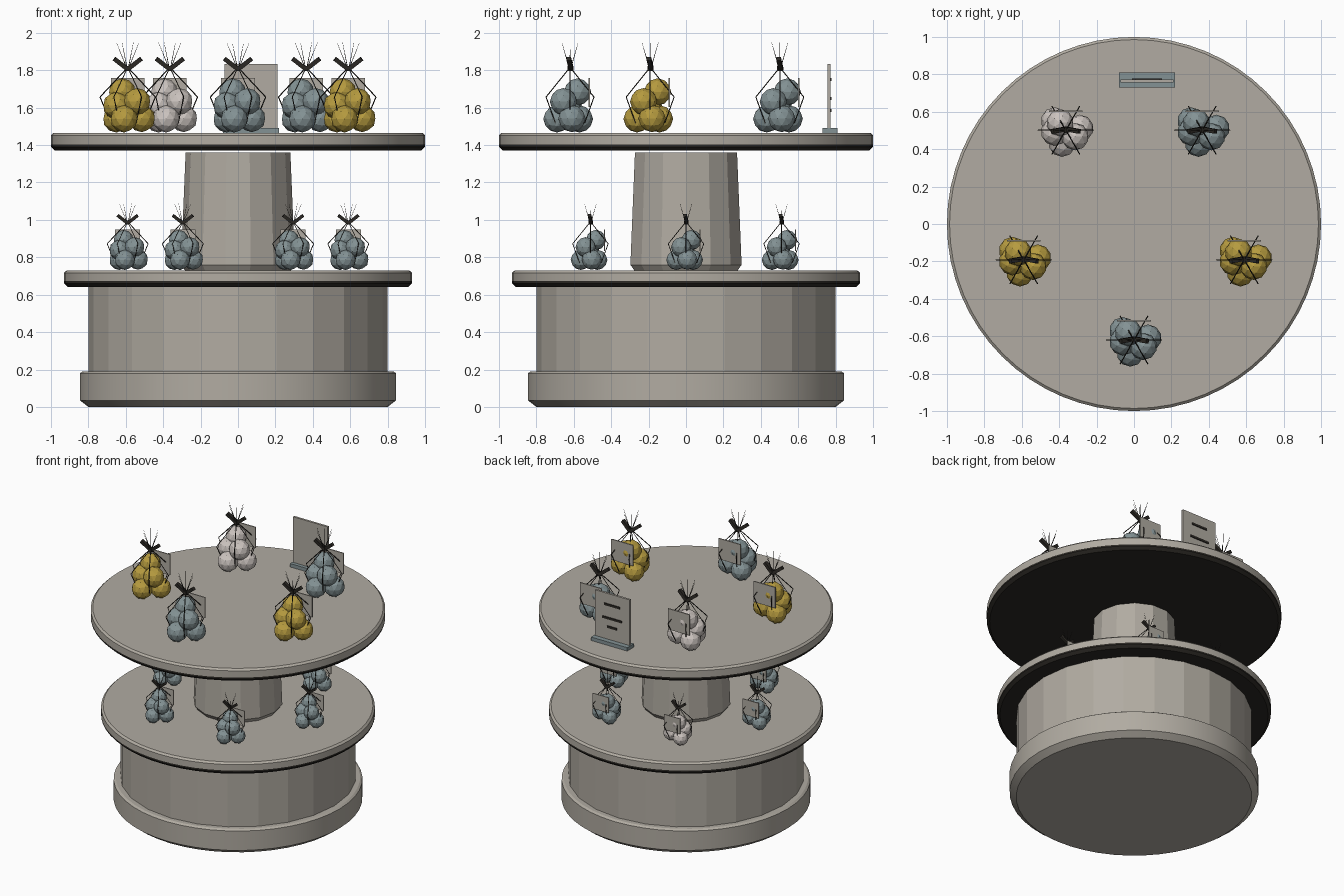
import bpy, bmesh
from math import sin, cos, pi, radians
from mathutils import Vector, Matrix

cube = bpy.data.objects.get("Cube")
if cube:
    bpy.data.objects.remove(cube, do_unlink=True)


def material(name, rgb):
    m = bpy.data.materials.new(name)
    m.use_nodes = True
    m.diffuse_color = (*rgb, 1)
    m.node_tree.nodes["Principled BSDF"].inputs["Base Color"].default_value = (*rgb, 1)
    return m


STONE = material("warm stone", (0.44, 0.41, 0.36))
DARK = material("dark trim", (0.025, 0.022, 0.018))
BLUE = material("blue grey", (0.23, 0.29, 0.30))
GOLD = material("gold", (0.47, 0.33, 0.05))
WHITE = material("pale white", (0.60, 0.55, 0.52))


def finish(name, bm, mats, smooth=None):
    me = bpy.data.meshes.new(name)
    bm.to_mesh(me)
    bm.free()
    for m in mats:
        me.materials.append(m)
    ob = bpy.data.objects.new(name, me)
    bpy.context.collection.objects.link(ob)
    if smooth:
        bpy.ops.object.select_all(action='DESELECT')
        ob.select_set(True)
        bpy.context.view_layer.objects.active = ob
        bpy.ops.object.shade_smooth_by_angle(angle=radians(smooth))
    return ob


def lathe(name, profile, sides, mats, dark_below=None, smooth=None):
    """Closed turned solid from (radius, height) pairs, bottom to top."""
    bm = bmesh.new()
    rings = [[bm.verts.new((r * cos(2 * pi * i / sides), r * sin(2 * pi * i / sides), z))
              for i in range(sides)] for r, z in profile]
    for a, b in zip(rings, rings[1:]):
        for i in range(sides):
            j = (i + 1) % sides
            bm.faces.new((a[i], a[j], b[j], b[i]))
    bm.faces.new(rings[0][::-1])
    bm.faces.new(rings[-1])
    if dark_below:
        for f in bm.faces:
            f.material_index = int(f.calc_center_median().z < dark_below)
    return finish(name, bm, mats, smooth)


def add_box(bm, centre, size, turn=None, mat=0):
    m = Matrix.Translation(centre) @ (turn or Matrix()) @ Matrix.Diagonal((*size, 1))
    verts = bmesh.ops.create_cube(bm, size=1, matrix=m)["verts"]
    for f in {f for v in verts for f in v.link_faces}:
        f.material_index = mat


def add_rod(bm, a, b, r1, r2, sides=4):
    a, b = Vector(a), Vector(b)
    d = b - a
    m = Matrix.Translation((a + b) / 2) @ d.to_track_quat('Z', 'Y').to_matrix().to_4x4()
    bmesh.ops.create_cone(bm, cap_ends=True, segments=sides, radius1=r1, radius2=r2,
                          depth=d.length, matrix=m)


# Stand: plinth, drum, column and two round trays
lathe("plinth", [(0.80, 0), (0.845, 0.035), (0.845, 0.18), (0.83, 0.19)], 48, [STONE], smooth=20)
lathe("drum", [(0.80, 0.185), (0.80, 0.65)], 24, [STONE])
lathe("column", [(0.28, 0.725), (0.305, 0.76), (0.28, 1.36)], 14, [STONE])


def tray(name, radius, low, high):
    edge = low + 0.032
    lathe(name, [(radius - 0.02, low), (radius, low + 0.02), (radius, edge),
                 (radius, high - 0.013), (radius - 0.014, high)],
          64, [STONE, DARK], dark_below=edge - 0.001, smooth=20)


tray("lower_tray", 0.93, 0.64, 0.73)
tray("upper_tray", 1.0, 1.37, 1.465)

# Bundle of balls in a tied net, with a tag behind
BALLS = [(-0.06, 0.05, 0.073), (0.075, 0.01, 0.075), (-0.02, -0.07, 0.073),
         (0.05, -0.035, 0.165), (-0.03, 0.04, 0.217), (-0.06, -0.01, 0.145)]


def bundle(name, x, y, z, scale, colour):
    parts = []

    bm = bmesh.new()
    for p in BALLS:
        bmesh.ops.create_icosphere(bm, subdivisions=2, radius=0.073,
                                   matrix=Matrix.Translation(p))
    parts.append(finish(name + "_balls", bm, [colour]))

    # net strands, bent out around the balls
    bm = bmesh.new()
    for i in range(6):
        c, s = cos(i * pi / 3), sin(i * pi / 3)
        path = [(r * c, r * s, h) for r, h in ((0.008, 0.34), (0.148, 0.19), (0.09, 0.05))]
        for a, b in zip(path, path[1:]):
            add_rod(bm, a, b, 0.003, 0.003)
    # loose ends above the knot
    for i in range(6):
        c, s = cos(i * pi / 3), sin(i * pi / 3)
        add_rod(bm, (0, 0, 0.33), (0.06 * c, 0.05 * s, 0.48), 0.003, 0.0008, 3)
    parts.append(finish(name + "_net", bm, [DARK]))

    # bow
    bm = bmesh.new()
    for side in (-1, 1):
        add_box(bm, (side * 0.037, 0, 0.367), (0.09, 0.024, 0.024),
                Matrix.Rotation(-side * radians(38), 4, 'Y') @ Matrix.Rotation(-side * 0.15, 4, 'Z'))
    add_box(bm, (0, 0, 0.342), (0.022, 0.028, 0.028))
    parts.append(finish(name + "_bow", bm, [DARK]))

    # tag
    bm = bmesh.new()
    add_box(bm, (0, 0.102, 0.215), (0.18, 0.008, 0.155))
    parts.append(finish(name + "_tag", bm, [STONE]))

    for ob in parts:
        ob.location = (x, y, z)
        ob.scale = (scale,) * 3


for i, colour in enumerate((BLUE, GOLD, BLUE, WHITE, GOLD)):
    a = -pi / 2 + i * 2 * pi / 5
    bundle(f"upper_bundle_{i + 1}", 0.62 * cos(a), 0.62 * sin(a), 1.467, 1, colour)

for i in range(6):
    a = i * pi / 3
    bundle(f"lower_bundle_{i + 1}", 0.59 * cos(a), 0.59 * sin(a), 0.732, 0.74,
           WHITE if i == 2 else BLUE)

# Sign: foot, panel and plain dark bars on the back
bm = bmesh.new()
add_box(bm, (0.07, 0.77, 1.478), (0.30, 0.08, 0.026))
finish("sign_foot", bm, [BLUE])
bm = bmesh.new()
add_box(bm, (0.07, 0.765, 1.66), (0.285, 0.016, 0.345))
finish("sign_panel", bm, [STONE])
bm = bmesh.new()
for height, width in ((1.75, 0.13), (1.65, 0.16), (1.585, 0.08)):
    add_box(bm, (0.07, 0.775, height), (width, 0.008, 0.016))
finish("sign_bars", bm, [DARK])
